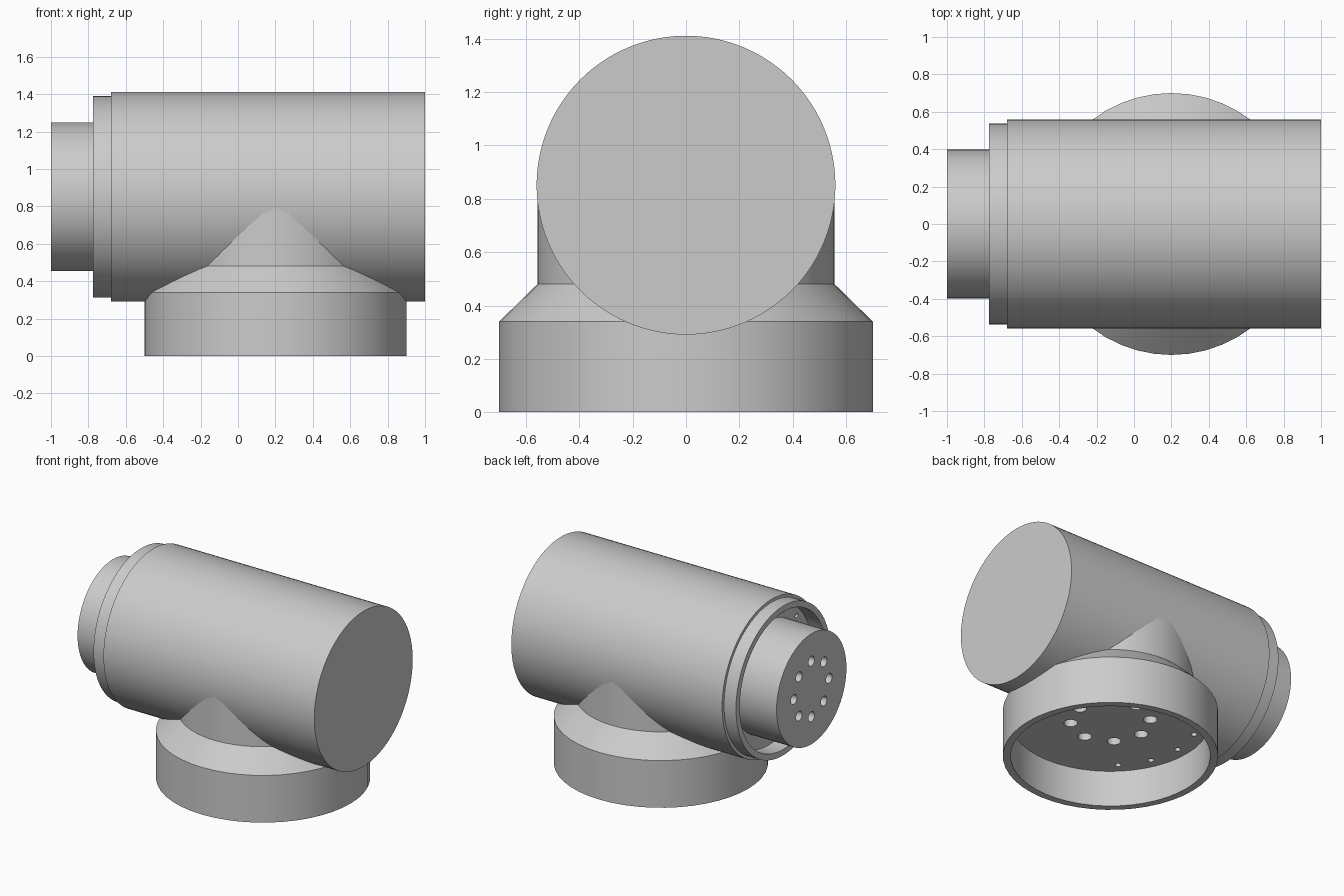
import bpy, bmesh, math
from mathutils import Matrix, Vector

cube = bpy.data.objects.get("Cube")
if cube:
    bpy.data.objects.remove(cube, do_unlink=True)

grey = bpy.data.materials.new("light grey")
grey.use_nodes = True
grey.diffuse_color = (0.6, 0.6, 0.6, 1)
grey.node_tree.nodes["Principled BSDF"].inputs["Base Color"].default_value = (0.6, 0.6, 0.6, 1)

# Placement frames: head points along -x, base stands upright
HEAD = Matrix.Translation((0, 0, 0.851)) @ Matrix.Rotation(-math.pi / 2, 4, 'Y')
BASE = Matrix.Translation((0.2, 0, 0))


def make(name, bm, frame):
    bmesh.ops.recalc_face_normals(bm, faces=bm.faces)
    bm.transform(frame)
    mesh = bpy.data.meshes.new(name)
    bm.to_mesh(mesh)
    bm.free()
    mesh.materials.append(grey)
    obj = bpy.data.objects.new(name, mesh)
    bpy.context.collection.objects.link(obj)
    return obj


def lathe(name, profile, frame, sides):
    """Turn (radius, height) points around local z and cap both ends."""
    bm = bmesh.new()
    rings = []
    for r, h in profile:
        rings.append([bm.verts.new((r * math.cos(a), r * math.sin(a), h))
                      for a in (2 * math.pi * i / sides for i in range(sides))])
    for low, high in zip(rings, rings[1:]):
        for i in range(sides):
            j = (i + 1) % sides
            bm.faces.new((low[i], low[j], high[j], high[i]))
    bm.faces.new(rings[0])
    bm.faces.new(rings[-1])
    return make(name, bm, frame)


def hole_cutter(name, groups, bottom, top, frame):
    """Pins on circles; each group is (circle radius, pin radius, angles)."""
    bm = bmesh.new()
    for ring, radius, angles in groups:
        for deg in angles:
            a = math.radians(deg)
            spot = Vector((ring * math.cos(a), ring * math.sin(a), (bottom + top) / 2))
            bmesh.ops.create_cone(bm, cap_ends=True, segments=20, radius1=radius, radius2=radius,
                                  depth=top - bottom, matrix=Matrix.Translation(spot))
    obj = make(name, bm, frame)
    obj.hide_render = True
    return obj


def select(obj):
    bpy.ops.object.select_all(action='DESELECT')
    obj.select_set(True)
    bpy.context.view_layer.objects.active = obj


def cut(obj, cutter):
    mod = obj.modifiers.new("holes", 'BOOLEAN')
    mod.operation = 'DIFFERENCE'
    mod.solver = 'EXACT'
    mod.object = cutter
    select(obj)
    bpy.ops.object.modifier_apply(modifier=mod.name)


# Main barrel with stepped collar and recessed end
body = lathe("barrel_body", [(0.56, -1), (0.56, 0.68), (0.538, 0.68), (0.538, 0.775),
                             (0.495, 0.775), (0.495, 0.66)], HEAD, 96)
# Round plug standing out of the recess
plug = lathe("end_plug", [(0.398, 0.64), (0.398, 1)], HEAD, 64)
# Round foot, sloped shoulder and neck, hollow underneath
foot = lathe("base_socket", [(0.65, 0.26), (0.65, 0), (0.7, 0), (0.7, 0.34),
                             (0.557, 0.48), (0.557, 0.8)], BASE, 48)

# Contact holes and small keying holes
eight = range(0, 360, 45)
five = [-45, -22.5, 0, 22.5, 45]
plug_pins = hole_cutter("plug_hole_cutter", [(0.2, 0.035, eight)], 0.9, 1.1, HEAD)
key_pins = hole_cutter("key_hole_cutter", [(0.447, 0.016, five)], 0.6, 0.7, HEAD)
foot_pins = hole_cutter("base_hole_cutter", [(0.26, 0.045, eight),
                                             (0.57, 0.02, [180 + a for a in five])], 0.2, 0.36, BASE)
cut(plug, plug_pins)
cut(body, key_pins)
cut(body, foot_pins)
cut(foot, foot_pins)
for cutter in (plug_pins, key_pins, foot_pins):
    bpy.data.objects.remove(cutter, do_unlink=True)

for obj in (body, plug, foot):
    select(obj)
    bpy.ops.object.shade_smooth_by_angle(angle=math.radians(30))
